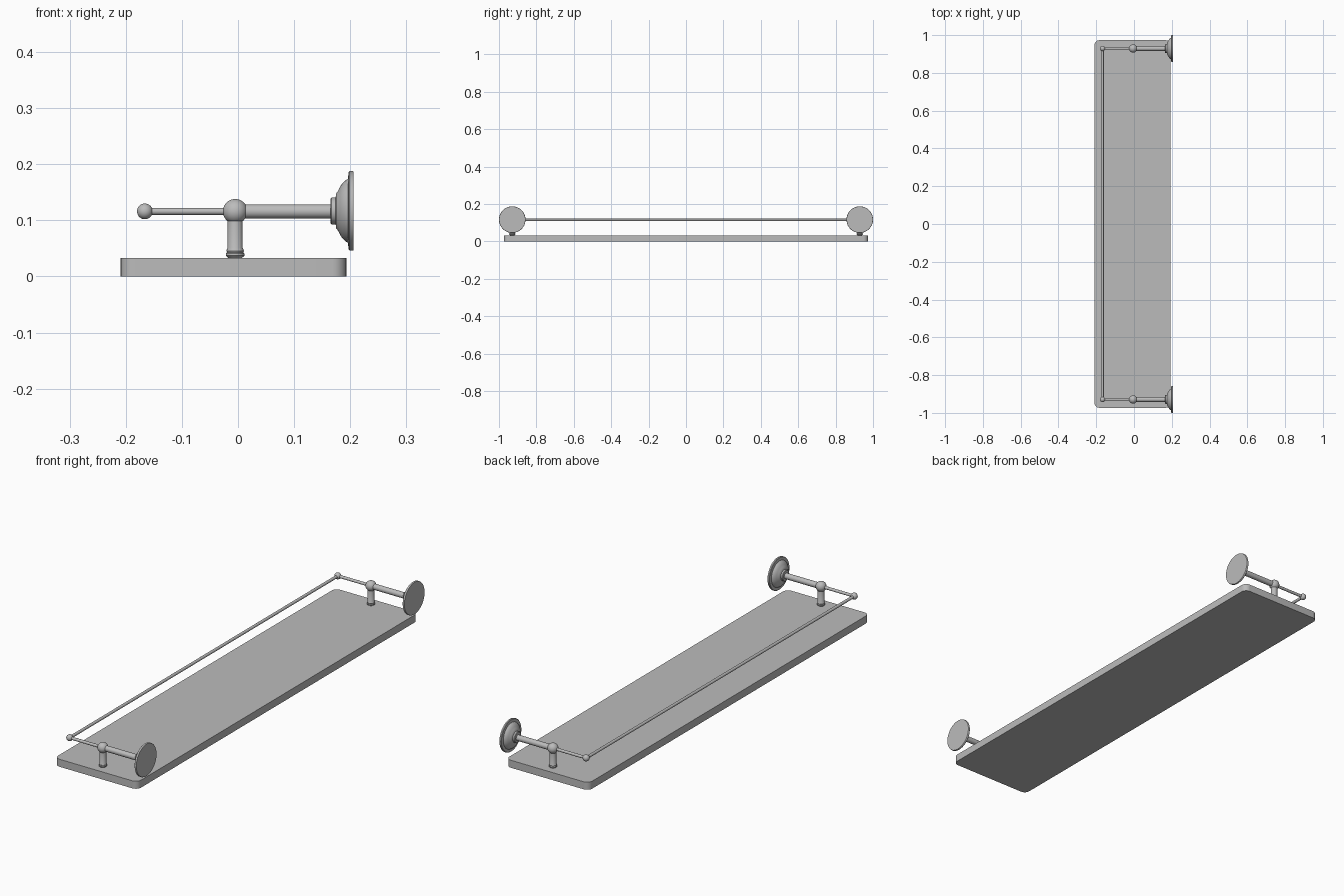
import bpy, bmesh, math
from mathutils import Vector

cube = bpy.data.objects.get("Cube")
if cube:
    bpy.data.objects.remove(cube, do_unlink=True)

grey = bpy.data.materials.new("satin grey")
grey.use_nodes = True
grey.diffuse_color = (0.5, 0.5, 0.5, 1)
grey.node_tree.nodes["Principled BSDF"].inputs["Base Color"].default_value = (0.5, 0.5, 0.5, 1)


def finish(bm, name):
    bmesh.ops.recalc_face_normals(bm, faces=bm.faces)
    mesh = bpy.data.meshes.new(name)
    bm.to_mesh(mesh)
    bm.free()
    obj = bpy.data.objects.new(name, mesh)
    bpy.context.collection.objects.link(obj)
    mesh.materials.append(grey)
    bpy.ops.object.select_all(action='DESELECT')
    obj.select_set(True)
    bpy.context.view_layer.objects.active = obj
    bpy.ops.object.shade_smooth_by_angle(angle=math.radians(35))
    return obj


def lathe(name, profile, origin, axis, sides=40):
    """Revolve (radius, distance along axis) points and cap both ends."""
    turn = Vector((0, 0, 1)).rotation_difference(Vector(axis))
    bm = bmesh.new()
    rings = []
    for r, h in profile:
        ring = []
        for i in range(sides):
            a = math.tau * i / sides
            p = Vector((r * math.cos(a), r * math.sin(a), h))
            ring.append(bm.verts.new(Vector(origin) + turn @ p))
        rings.append(ring)
    for low, high in zip(rings, rings[1:]):
        for i in range(sides):
            j = (i + 1) % sides
            bm.faces.new((low[i], low[j], high[j], high[i]))
    bm.faces.new(rings[0])
    bm.faces.new(rings[-1])
    return finish(bm, name)


def ball(name, center, radius):
    bm = bmesh.new()
    bmesh.ops.create_uvsphere(bm, u_segments=32, v_segments=20, radius=radius)
    bmesh.ops.translate(bm, verts=bm.verts, vec=center)
    return finish(bm, name)


RAIL_Z = 0.116
MOUNT_Y = 0.929
POST_X = -0.005
RAIL_X = -0.166
SHELF_TOP = 0.033

# Shelf board with rounded vertical corners
bm = bmesh.new()
bmesh.ops.create_cube(bm, size=1)
for v in bm.verts:
    v.co = (v.co.x * 0.402 - 0.008, v.co.y * 1.946, (v.co.z + 0.5) * SHELF_TOP)
corners = [e for e in bm.edges if abs(e.verts[0].co.z - e.verts[1].co.z) > 0.01]
bmesh.ops.bevel(bm, geom=corners, offset=0.025, segments=8, profile=0.5, affect='EDGES')
finish(bm, "shelf")

# Profiles of the turned parts
post = [(0.012, 0), (0.0165, 0.004), (0.0165, 0.008), (0.0145, 0.010),
        (0.0155, 0.012), (0.0150, 0.015), (0.0133, 0.018), (0.0133, RAIL_Z - SHELF_TOP)]
rosette = [(0.022, 0.165), (0.024, 0.167), (0.024, 0.174), (0.031, 0.175),
           (0.035, 0.178), (0.043, 0.182), (0.049, 0.186), (0.054, 0.191),
           (0.057, 0.196), (0.069, 0.197), (0.071, 0.199), (0.071, 0.204), (0.070, 0.206)]

# Wall mounts at both ends
for side, y in (("front", -MOUNT_Y), ("back", MOUNT_Y)):
    lathe(side + "_post", post, (POST_X, y, SHELF_TOP), (0, 0, 1))
    ball(side + "_joint_ball", (POST_X, y, RAIL_Z), 0.022)
    lathe(side + "_wall_arm", [(0.0125, POST_X), (0.0125, 0.17)], (0, y, RAIL_Z), (1, 0, 0))
    lathe(side + "_wall_rosette", rosette, (0, y, RAIL_Z + 0.001), (1, 0, 0), 56)
    lathe(side + "_rail_arm", [(0.0063, RAIL_X), (0.0063, POST_X)], (0, y, RAIL_Z), (1, 0, 0), 24)
    ball(side + "_rail_ball", (RAIL_X, y, RAIL_Z), 0.014)

# Long guard rail
lathe("guard_rail", [(0.0063, -MOUNT_Y), (0.0063, MOUNT_Y)], (RAIL_X, 0, RAIL_Z), (0, 1, 0), 24)
